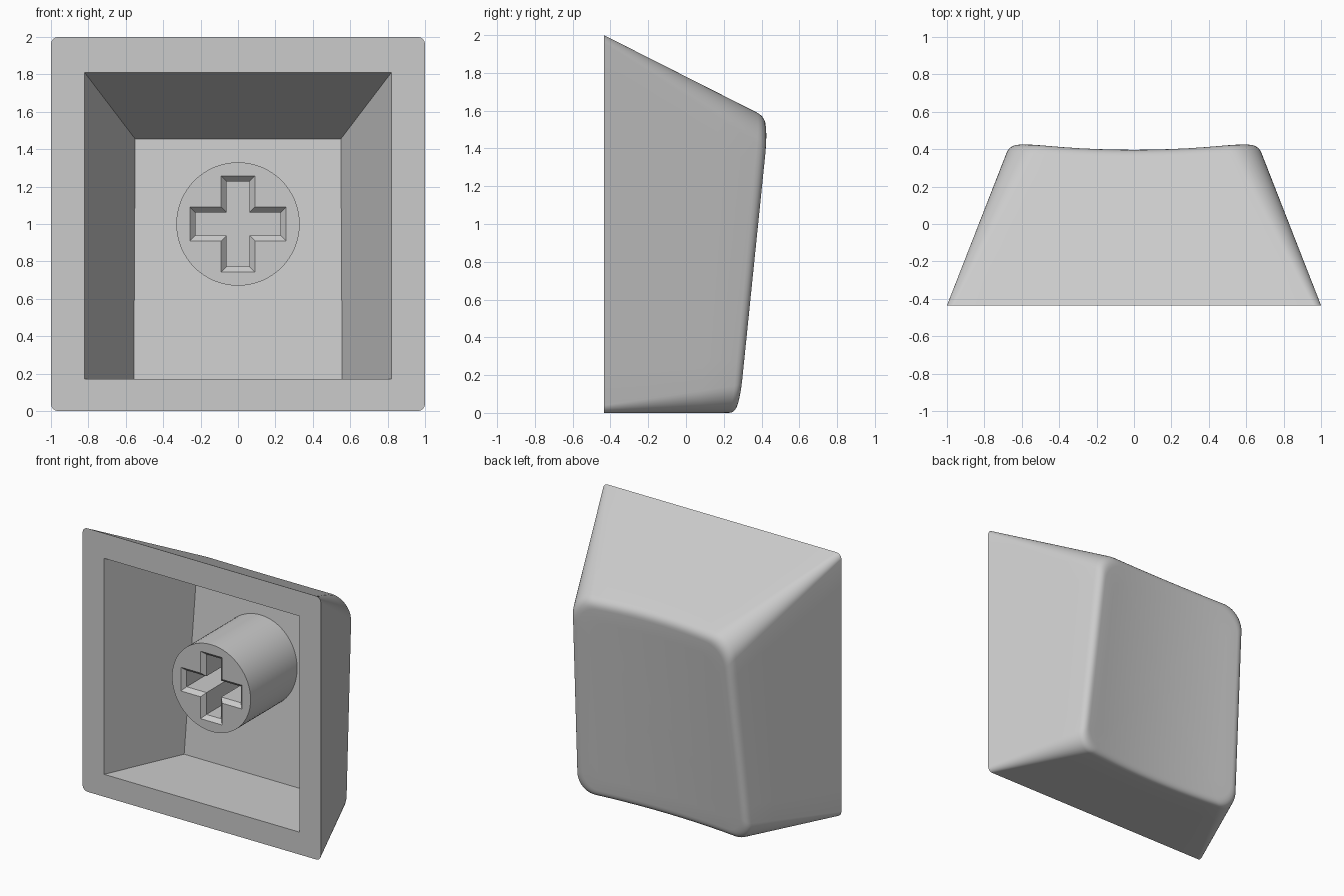
import bpy, bmesh
from math import sin, cos, pi, radians
from mathutils import Vector

if "Cube" in bpy.data.objects:
    bpy.data.objects.remove(bpy.data.objects["Cube"])

FRONT, DEPTH = -0.435, 0.87
GREY = (0.6, 0.6, 0.6, 1)
plastic = bpy.data.materials.new("grey plastic")
plastic.use_nodes = True
plastic.diffuse_color = GREY
plastic.node_tree.nodes["Principled BSDF"].inputs["Base Color"].default_value = GREY


def finish(bm, name):
    bmesh.ops.recalc_face_normals(bm, faces=bm.faces)
    mesh = bpy.data.meshes.new(name)
    bm.to_mesh(mesh)
    bm.free()
    obj = bpy.data.objects.new(name, mesh)
    bpy.context.collection.objects.link(obj)
    mesh.materials.append(plastic)
    bpy.ops.object.select_all(action="DESELECT")
    obj.select_set(True)
    bpy.context.view_layer.objects.active = obj
    bpy.ops.object.shade_smooth_by_angle(angle=radians(25))


def add_loop(bm, points):
    return [bm.verts.new(p) for p in points]


def bridge(bm, a, b):
    for i in range(len(a)):
        j = (i + 1) % len(a)
        bm.faces.new((a[i], a[j], b[j], b[i]))


def fill_between(bm, outer, inner):
    edges = []
    for loop in (outer, inner):
        for a, b in zip(loop, loop[1:] + loop[:1]):
            edges.append(bm.edges.get((a, b)) or bm.edges.new((a, b)))
    bmesh.ops.triangle_fill(bm, edges=edges, use_beauty=True)


def dish(x, z):
    """Depth of the scooped, tilted touch face."""
    return 0.272 + 0.108 * z + 0.04 * ((x / 0.62) ** 2 - 1)


def section(t, corner=10, side=10):
    """Rounded rectangle of the tapering body, t = 0 at the rim, 1 at the touch face."""
    hw, top, r = 1 - 0.34 * t, 2 - 0.44 * t, 0.04 + 0.13 * t
    centres = [(hw - r, top - r), (r - hw, top - r), (r - hw, r), (hw - r, r)]
    arcs = [[Vector((cx + r * cos((k + i / corner) * pi / 2), FRONT + DEPTH * t,
                     cz + r * sin((k + i / corner) * pi / 2))) for i in range(corner + 1)]
            for k, (cx, cz) in enumerate(centres)]
    points = []
    for k, arc in enumerate(arcs):
        nxt = arcs[(k + 1) % 4][0]
        points += arc + [arc[-1].lerp(nxt, i / side) for i in range(1, side)]
    return points


# Body: walls end where each column meets the dished face
base = section(0)
edge = section(1)
for _ in range(4):
    edge = [section((dish(p.x, p.z) - FRONT) / DEPTH)[i] for i, p in enumerate(edge)]

middle = Vector((0, 0, 0.78))


def on_face(p, s):
    q = middle.lerp(p, s)
    return Vector((q.x, dish(q.x, q.z), q.z))


bm = bmesh.new()
wall_end = [a.lerp(b, 0.94) for a, b in zip(base, edge)]
face_start = [on_face(p, 0.93) for p in edge]
rings = [[a.lerp(b, f) for a, b in zip(base, wall_end)] for f in (0, 0.25, 0.5, 0.75, 1)]
# Soft fillet around the touch face
for i in range(1, 7):
    f = i / 6
    rings.append([a.lerp(c, f).lerp(c.lerp(b, f), f)
                  for a, c, b in zip(wall_end, edge, face_start)])
for s in (0.8, 0.65, 0.5, 0.35, 0.2, 0.08):
    rings.append([on_face(p, s) for p in edge])
loops = [add_loop(bm, r) for r in rings]
for a, b in zip(loops, loops[1:]):
    bridge(bm, a, b)
bm.faces.new(loops[-1])

# Hollow: tapered pocket with a tilted floor, open at the front rim
mouth = add_loop(bm, [(x, FRONT, z) for x, z in
                      ((0.82, 1.81), (-0.82, 1.81), (-0.82, 0.17), (0.82, 0.17))])
floor = add_loop(bm, [(x, 0.132 + 0.105 * z, z) for x, z in
                      ((0.55, 1.455), (-0.55, 1.455), (-0.557, 0.17), (0.557, 0.17))])
bridge(bm, mouth, floor)
bm.faces.new(floor)
fill_between(bm, loops[0], mouth)
finish(bm, "keycap_shell")


# Stem: round post with a chamfered cross socket
def circle(y, n=64):
    return [(0.33 * cos(2 * pi * i / n), y, 1 + 0.33 * sin(2 * pi * i / n)) for i in range(n)]


def cross(y, w, l):
    points = []
    for k in range(4):
        c, s = cos(k * pi / 2), sin(k * pi / 2)
        for u, v in ((l, -w), (l, w), (w, w)):
            points.append((u * c - v * s, y, 1 + u * s + v * c))
    return points


bm = bmesh.new()
stem_front = -0.32
front, back = add_loop(bm, circle(stem_front)), add_loop(bm, circle(0.285))
bridge(bm, front, back)
bm.faces.new(back)
socket = [add_loop(bm, cross(y, w, l)) for y, w, l in
          ((stem_front, 0.09, 0.256), (stem_front + 0.03, 0.062, 0.228), (0.1, 0.062, 0.228))]
for a, b in zip(socket, socket[1:]):
    bridge(bm, a, b)
bm.faces.new(socket[-1])
fill_between(bm, front, socket[0])
finish(bm, "stem")
